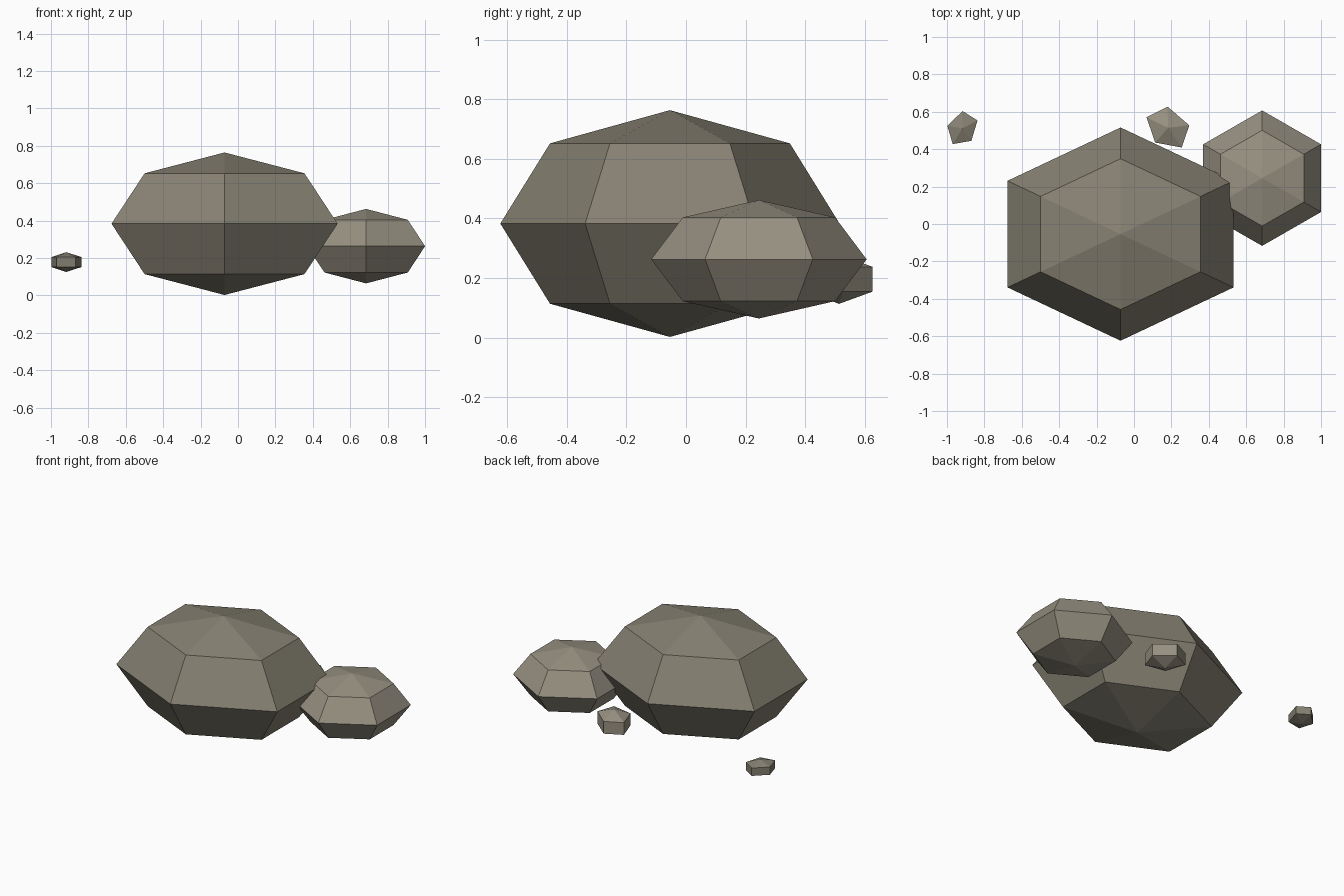
import bpy, bmesh
from mathutils import Matrix

if "Cube" in bpy.data.objects:
    bpy.data.objects.remove(bpy.data.objects["Cube"])


def material(name, rgb):
    m = bpy.data.materials.new(name)
    m.diffuse_color = (*rgb, 1)
    m.use_nodes = True
    m.node_tree.nodes["Principled BSDF"].inputs["Base Color"].default_value = m.diffuse_color
    return m


dark = material("dark_stone", (0.24, 0.22, 0.17))
light = material("light_stone", (0.31, 0.28, 0.22))


def rock(name, sides, rings, centre, size, mat, shear=(0, 0)):
    """Low-poly sphere stretched to size, with a slight skew in plan."""
    bm = bmesh.new()
    bmesh.ops.create_uvsphere(bm, u_segments=sides, v_segments=rings, radius=1)
    rx, ry, rz = size
    bm.transform(Matrix(((rx, shear[0], 0, 0),
                         (shear[1], ry, 0, 0),
                         (0, 0, rz, 0),
                         (0, 0, 0, 1))))
    bmesh.ops.recalc_face_normals(bm, faces=bm.faces)
    mesh = bpy.data.meshes.new(name)
    bm.to_mesh(mesh)
    bm.free()
    mesh.materials.append(mat)
    ob = bpy.data.objects.new(name, mesh)
    ob.location = centre
    bpy.context.collection.objects.link(ob)


# two boulders
rock("large_boulder", 6, 4, (-0.072, -0.054, 0.383), (0.698, 0.57, 0.381), dark)
rock("small_boulder", 6, 4, (0.685, 0.245, 0.263), (0.364, 0.362, 0.199), light)
# two pebbles
rock("near_pebble", 5, 3, (0.182, 0.514, 0.196), (0.139, 0.131, 0.083), light, (-0.003, -0.026))
rock("far_pebble", 5, 3, (-0.918, 0.511, 0.178), (0.098, 0.107, 0.053), dark, (0.002, 0.017))
